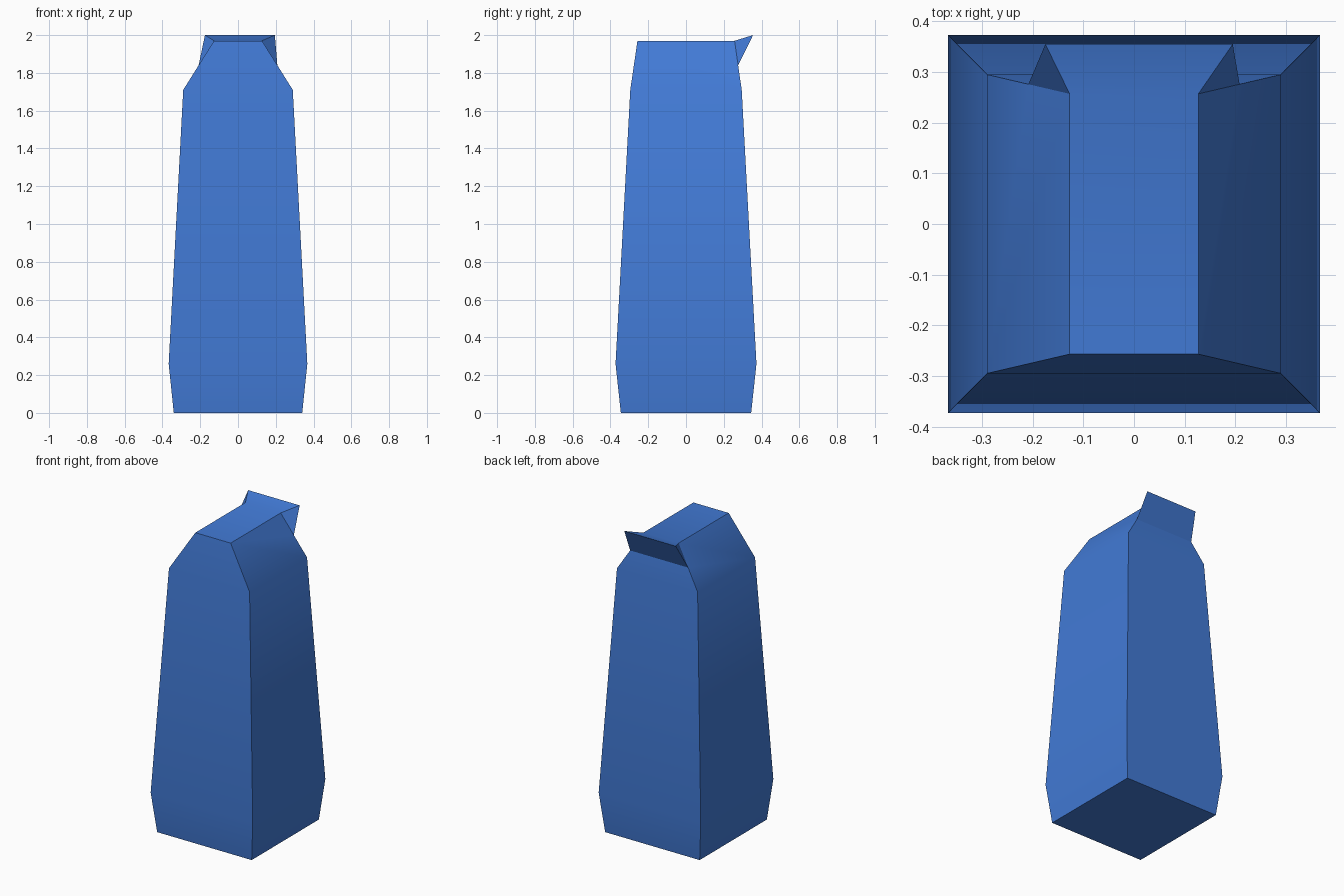
import bpy, bmesh, math

cube = bpy.data.objects.get("Cube")
if cube:
    bpy.data.objects.remove(cube, do_unlink=True)

# Carton colour
blue = bpy.data.materials.new("carton blue")
blue.use_nodes = True
colour = (0.054, 0.195, 0.67, 1)
blue.diffuse_color = colour
blue.node_tree.nodes["Principled BSDF"].inputs["Base Color"].default_value = colour

bm = bmesh.new()


def ring(half_x, half_y, z):
    """Rectangle of corners: front -x, front +x, back +x, back -x."""
    signs = ((-1, -1), (1, -1), (1, 1), (-1, 1))
    return [bm.verts.new((sx * half_x, sy * half_y, z)) for sx, sy in signs]


# Tapered body: base, belly, shoulder, top
sections = ((0.34, 0.345, 0), (0.367, 0.373, 0.26), (0.29, 0.295, 1.71), (0.127, 0.257, 1.97))
rings = [ring(*s) for s in sections]
bm.faces.new(rings[0][::-1])
bm.faces.new(rings[-1])
back_panel = None
for low, high in zip(rings, rings[1:]):
    for i in range(4):
        j = (i + 1) % 4
        face = bm.faces.new((low[i], low[j], high[j], high[i]))
        if i == 2:
            back_panel = face          # ends as the upper back panel

# Split the upper back panel halfway and open its upper half
shoulder, top = rings[2], rings[3]
base = []
for i in (2, 3):
    edge = bm.edges.get((shoulder[i], top[i]))
    base.append(bmesh.utils.edge_split(edge, shoulder[i], 0.5)[1])
bmesh.utils.face_split(back_panel, base[0], base[1])
upper = next(f for f in bm.faces if set(f.verts) == {top[2], top[3], *base})
bm.faces.remove(upper)

# Pulled-out spout: lid, underside and two side gussets
lip = [bm.verts.new((x, 0.355, 2.0)) for x in (0.195, -0.175)]
bm.faces.new((top[3], top[2], lip[0], lip[1]))
bm.faces.new((base[0], base[1], lip[1], lip[0]))
gussets = [bm.faces.new((top[2 + k], base[k], lip[k])) for k in (0, 1)]
bmesh.ops.recalc_face_normals(bm, faces=bm.faces[:])
for gusset in gussets:
    for edge in gusset.edges:
        edge.smooth = False

mesh = bpy.data.meshes.new("carton")
bm.to_mesh(mesh)
bm.free()
carton = bpy.data.objects.new("carton", mesh)
bpy.context.collection.objects.link(carton)
mesh.materials.append(blue)

bpy.ops.object.select_all(action='DESELECT')
carton.select_set(True)
bpy.context.view_layer.objects.active = carton
bpy.ops.object.shade_smooth_by_angle(angle=math.radians(30), keep_sharp_edges=True)
